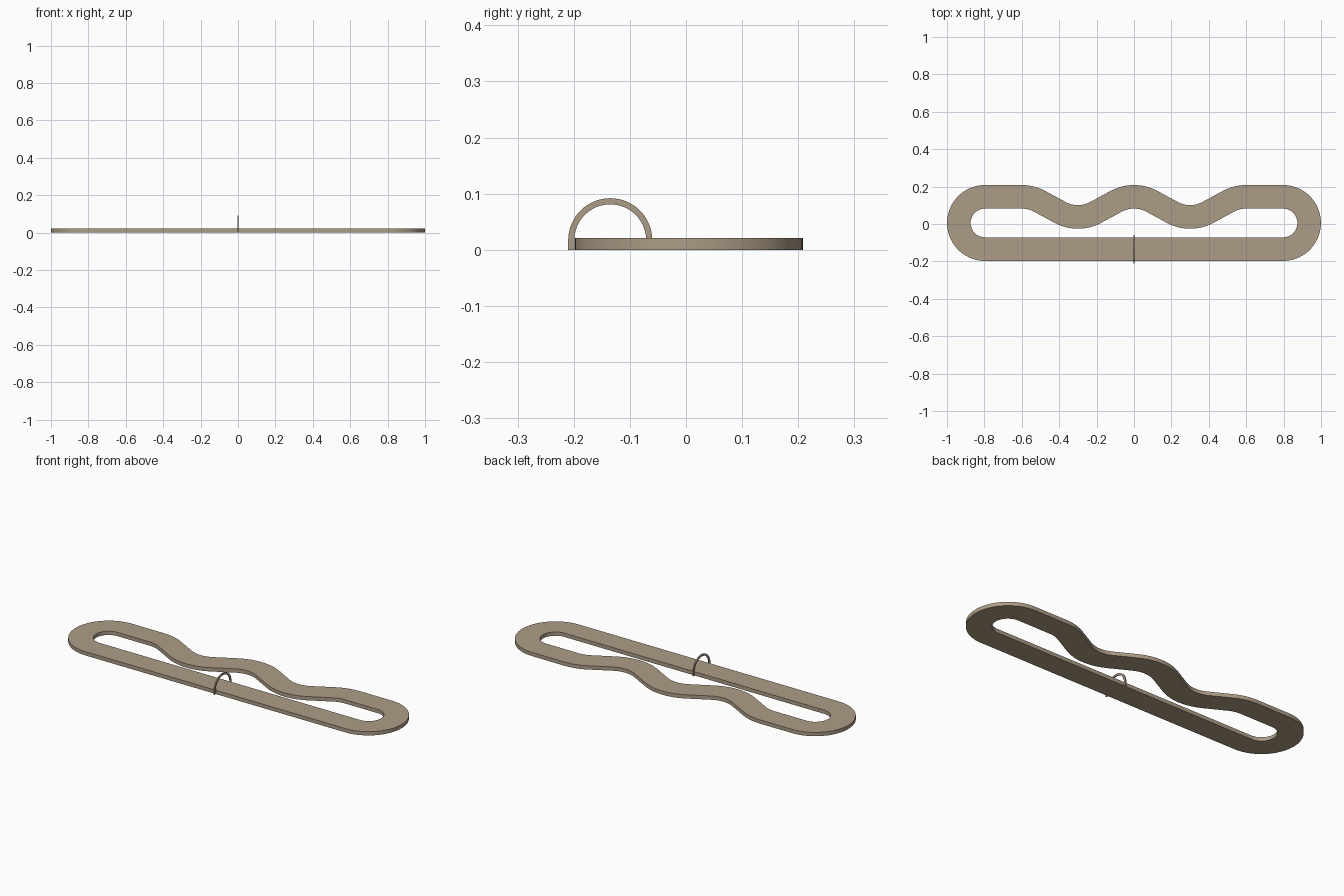
import bpy, math
from math import sin, cos, radians

cube = bpy.data.objects.get("Cube")
if cube:
    bpy.data.objects.remove(cube)

tan = bpy.data.materials.new("warm tan")
tan.use_nodes = True
colour = (0.42, 0.335, 0.24, 1)
tan.diffuse_color = colour
tan.node_tree.nodes["Principled BSDF"].inputs["Base Color"].default_value = colour


def trace(u, v, heading, moves, step):
    """Walk straights (length, 0) and arcs (radius, angle); return (u, v, heading) stations."""
    stations = [(u, v, heading)]
    for size, angle in moves:
        if angle == 0:
            u, v = u + size * cos(heading), v + size * sin(heading)
            stations.append((u, v, heading))
            continue
        count = math.ceil(abs(angle) / step)
        side = math.copysign(size, angle)
        cu, cv = u - side * sin(heading), v + side * cos(heading)
        for i in range(1, count + 1):
            h = heading + angle * i / count
            stations.append((cu + side * sin(h), cv - side * cos(h), h))
        heading += angle
        u, v = stations[-1][:2]
    return stations


def band(name, stations, width, low, high, place, closed):
    """Sweep a rectangular section along the stations."""
    verts, faces = [], []
    for u, v, h in stations:
        for side, depth in ((1, low), (1, high), (-1, high), (-1, low)):
            off = side * width / 2
            verts.append(place(u - off * sin(h), v + off * cos(h), depth))
    n = len(stations)
    for i in range(n if closed else n - 1):
        a, b = 4 * i, 4 * ((i + 1) % n)
        for k in range(4):
            m = (k + 1) % 4
            faces.append((a + k, a + m, b + m, b + k))
    if not closed:
        last = 4 * (n - 1)
        faces += [(3, 2, 1, 0), tuple(last + k for k in range(4))]
    mesh = bpy.data.meshes.new(name)
    mesh.from_pydata(verts, [], faces)
    mesh.materials.append(tan)
    obj = bpy.data.objects.new(name, mesh)
    bpy.context.collection.objects.link(obj)
    bpy.ops.object.select_all(action="DESELECT")
    obj.select_set(True)
    bpy.context.view_layer.objects.active = obj
    # Consistent outward normals, then smooth curved walls
    bpy.ops.object.mode_set(mode="EDIT")
    bpy.ops.mesh.select_all(action="SELECT")
    bpy.ops.mesh.normals_make_consistent(inside=False)
    bpy.ops.object.mode_set(mode="OBJECT")
    bpy.ops.object.shade_smooth_by_angle(angle=radians(30))
    return obj


# Flat grip loop: straight bar, round ends and a wavy finger side
half_bar, end_radius, mid_y = 0.7965, 0.14, 0.0055
wave_start, bend, wave_radius = 0.6, radians(28.5), 0.2
slope = (wave_start / 2 - 2 * wave_radius * sin(bend)) / cos(bend)
half_turn = [(half_bar, 0), (end_radius, math.pi), (half_bar - wave_start, 0)]
wave = [(wave_radius, bend), (slope, 0), (wave_radius, -2 * bend),
        (slope, 0), (wave_radius, bend)]
loop = trace(0, mid_y - end_radius, 0, half_turn + wave * 2 + half_turn[::-1], radians(5))
band("grip_loop", loop[:-1], 0.126, 0, 0.021,
     lambda u, v, d: (u, v, d), True)

# Thin upright hoop straddling the straight bar
hoop = trace(-0.0655, 0, math.pi / 2,
             [(0.017, 0), (0.0695, math.pi), (0.017, 0)], radians(6))
band("bar_hoop", hoop, 0.011, -0.003, 0.003,
     lambda u, v, d: (d, u, v), False)
